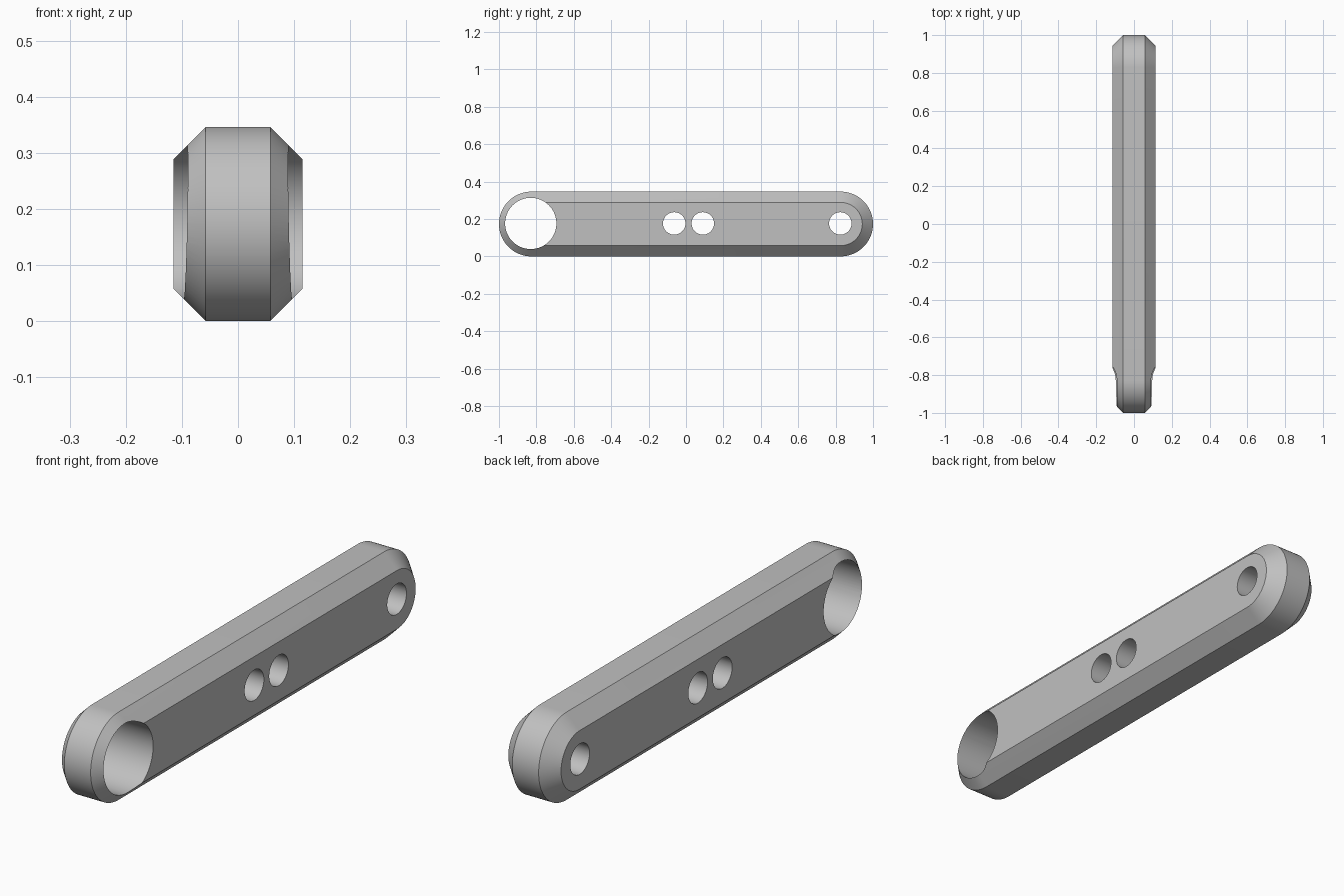
import bpy
import bmesh
from math import pi, sin, cos, radians

if "Cube" in bpy.data.objects:
    bpy.data.objects.remove(bpy.data.objects["Cube"], do_unlink=True)

RADIUS = 0.173          # outer radius of the rounded ends
REACH = 1 - RADIUS      # distance from the middle to each end centre
HALF_WIDTH = 0.115
CHAMFER = 0.0575
STEPS = 40              # segments per rounded end

grey = bpy.data.materials.new("plain_grey")
grey.use_nodes = True
colour = (0.53, 0.53, 0.53, 1)
grey.diffuse_color = colour
grey.node_tree.nodes["Principled BSDF"].inputs["Base Color"].default_value = colour


def stadium(bm, x, radius):
    """Ring of vertices: two half circles joined by straight runs."""
    ring = []
    for side in (1, -1):
        for i in range(STEPS + 1):
            a = -pi / 2 + pi * i / STEPS
            ring.append(bm.verts.new((x, side * (REACH + radius * cos(a)),
                                      RADIUS + side * radius * sin(a))))
    return ring


# Bar body: chamfered stadium, built from four rings across its width
bm = bmesh.new()
inner = HALF_WIDTH - CHAMFER
rings = [stadium(bm, x, r) for x, r in (
    (-HALF_WIDTH, RADIUS - CHAMFER), (-inner, RADIUS),
    (inner, RADIUS), (HALF_WIDTH, RADIUS - CHAMFER))]
for a, b in zip(rings, rings[1:]):
    for i in range(len(a)):
        j = (i + 1) % len(a)
        bm.faces.new((a[i], a[j], b[j], b[i]))
bm.faces.new(rings[0])
bm.faces.new(rings[-1])
bmesh.ops.recalc_face_normals(bm, faces=bm.faces)
mesh = bpy.data.meshes.new("link_bar")
bm.to_mesh(mesh)
bm.free()
bar = bpy.data.objects.new("link_bar", mesh)
bpy.context.collection.objects.link(bar)
mesh.materials.append(grey)
bpy.context.view_layer.objects.active = bar

# Through holes: large end bore, two middle holes, small end hole
for y, radius in ((-0.83, 0.137), (-0.063, 0.06), (0.09, 0.06), (0.825, 0.06)):
    bpy.ops.mesh.primitive_cylinder_add(
        vertices=72, radius=radius, depth=0.5,
        location=(0, y, RADIUS + 0.003), rotation=(0, pi / 2, 0))
    cutter = bpy.context.object
    cutter.name = "hole_cutter"
    cutter.hide_render = True
    cutter.data.materials.append(grey)
    cut = bar.modifiers.new("hole", 'BOOLEAN')
    cut.operation = 'DIFFERENCE'
    cut.solver = 'EXACT'
    cut.object = cutter
    bpy.context.view_layer.objects.active = bar
    bpy.ops.object.modifier_apply(modifier=cut.name)
    bpy.data.objects.remove(cutter, do_unlink=True)

# Smooth the curved walls, keep chamfer and hole rims sharp
bpy.ops.object.select_all(action='DESELECT')
bar.select_set(True)
bpy.context.view_layer.objects.active = bar
bpy.ops.object.shade_smooth_by_angle(angle=radians(30))
